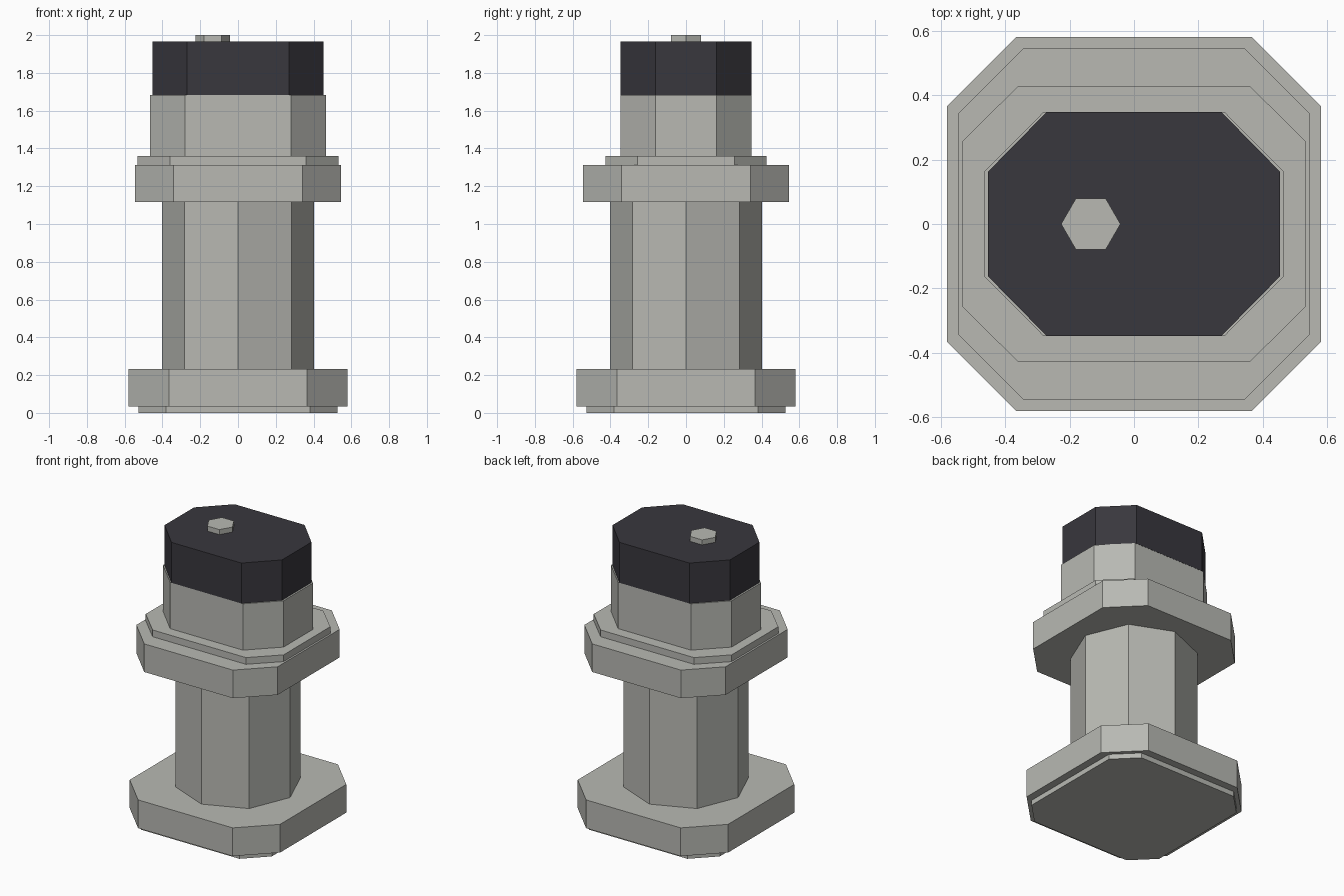
import bpy, bmesh, math

if "Cube" in bpy.data.objects:
    bpy.data.objects.remove(bpy.data.objects["Cube"])


def material(name, rgb):
    m = bpy.data.materials.new(name)
    m.diffuse_color = (*rgb, 1)
    m.use_nodes = True
    m.node_tree.nodes["Principled BSDF"].inputs["Base Color"].default_value = m.diffuse_color
    return m


grey = material("warm_grey", (0.48, 0.485, 0.45))
dark = material("charcoal", (0.04, 0.038, 0.047))


def prism(name, outline, z0, z1, mat):
    """Extrude a flat outline from z0 up to z1."""
    bm = bmesh.new()
    base = bm.faces.new([bm.verts.new((x, y, z0)) for x, y in outline])
    top = bmesh.ops.extrude_face_region(bm, geom=[base], use_keep_orig=True)
    verts = [g for g in top["geom"] if isinstance(g, bmesh.types.BMVert)]
    bmesh.ops.translate(bm, verts=verts, vec=(0, 0, z1 - z0))
    bmesh.ops.recalc_face_normals(bm, faces=bm.faces)
    me = bpy.data.meshes.new(name)
    bm.to_mesh(me)
    bm.free()
    me.materials.append(mat)
    ob = bpy.data.objects.new(name, me)
    bpy.context.collection.objects.link(ob)
    return ob


def cut_corners(hx, hy, cx, cy):
    """Rectangle of half size hx, hy whose flats end at cx, cy."""
    return [(cx, -hy), (hx, -cy), (hx, cy), (cx, hy),
            (-cx, hy), (-hx, cy), (-hx, -cy), (-cx, -hy)]


def polygon(n, r, ox=0.0):
    return [(ox + r * math.cos(2 * math.pi * i / n),
             r * math.sin(2 * math.pi * i / n)) for i in range(n)]


# Base, column and upper flange
prism("base_pad", cut_corners(0.527, 0.527, 0.38, 0.38), 0, 0.035, grey)
prism("base_flange", cut_corners(0.58, 0.58, 0.365, 0.365), 0.035, 0.232, grey)
prism("column", polygon(8, 0.402), 0.232, 1.117, grey)
prism("upper_flange", cut_corners(0.545, 0.545, 0.342, 0.342), 1.117, 1.313, grey)

# Elongated head, dark cap and off-centre stud
prism("collar", cut_corners(0.532, 0.427, 0.36, 0.257), 1.313, 1.36, grey)
prism("head", cut_corners(0.465, 0.347, 0.281, 0.162), 1.36, 1.683, grey)
prism("cap", cut_corners(0.453, 0.348, 0.27, 0.162), 1.683, 1.965, dark)
prism("hex_stud", polygon(6, 0.092, -0.134), 1.965, 2.0, grey)
